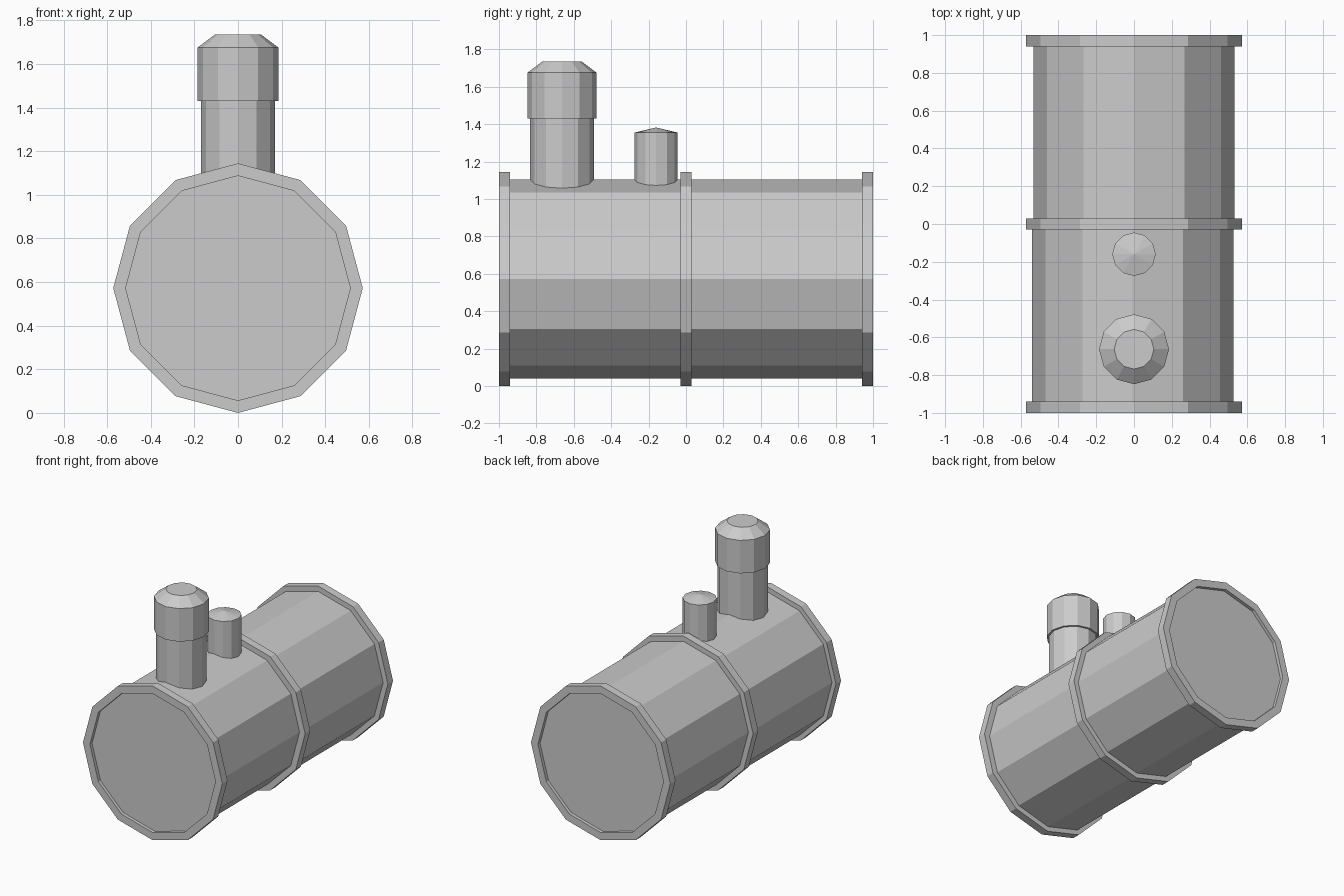
import bpy, bmesh
from math import sin, cos, tau

if "Cube" in bpy.data.objects:
    bpy.data.objects.remove(bpy.data.objects["Cube"])

SIDES = 12
AXIS_Z = 0.572  # height of the drum's centre line


def lathe(name, profile, place):
    """Spin (radius, height) points into a closed 12-sided solid; place maps local to world."""
    bm = bmesh.new()
    rings = []
    for r, h in profile:
        if r == 0:
            rings.append([bm.verts.new(place(0, 0, h))] * SIDES)
        else:
            rings.append([bm.verts.new(place(r * cos(tau * i / SIDES), r * sin(tau * i / SIDES), h))
                          for i in range(SIDES)])
    for a, b in zip(rings, rings[1:]):
        for i in range(SIDES):
            j = (i + 1) % SIDES
            bm.faces.new(list(dict.fromkeys((a[i], a[j], b[j], b[i]))))
    for ring in (rings[0], rings[-1]):
        if ring[0] is not ring[1]:
            bm.faces.new(ring)
    bmesh.ops.recalc_face_normals(bm, faces=bm.faces)
    mesh = bpy.data.meshes.new(name)
    bm.to_mesh(mesh)
    bm.free()
    obj = bpy.data.objects.new(name, mesh)
    bpy.context.collection.objects.link(obj)
    return obj


def along_y(x=0.0):
    return lambda u, v, h: (x + u, h, AXIS_Z + v)


def upright(y):
    return lambda u, v, h: (u, y + v, h)


# Drum halves, the front one sitting very slightly off centre;
# each outer end carries a rim around a recessed end plate
RIM, BODY, INNER = 0.572, 0.533, 0.515
for name, s, x in (("front_drum", -1, -0.007), ("back_drum", 1, 0.0)):
    lathe(name, [(BODY, 0), (BODY, s * 0.96)], along_y(x))
    lathe(name.replace("drum", "end_rim"),
          [(BODY - 0.03, s * 0.94), (RIM, s * 0.94), (RIM, s), (INNER, s), (INNER, s * 0.975)],
          along_y())

# Middle band
lathe("middle_band", [(RIM, -0.03), (RIM, 0.03)], along_y())

# Tall stack with a wider bevelled cap
lathe("tall_stack", [(0.17, 1.0), (0.17, 1.43), (0.185, 1.43), (0.185, 1.675), (0.105, 1.735)],
      upright(-0.663))

# Short pipe with a shallow pointed lid
lathe("short_pipe", [(0.115, 1.0), (0.115, 1.355), (0, 1.382)], upright(-0.16))
